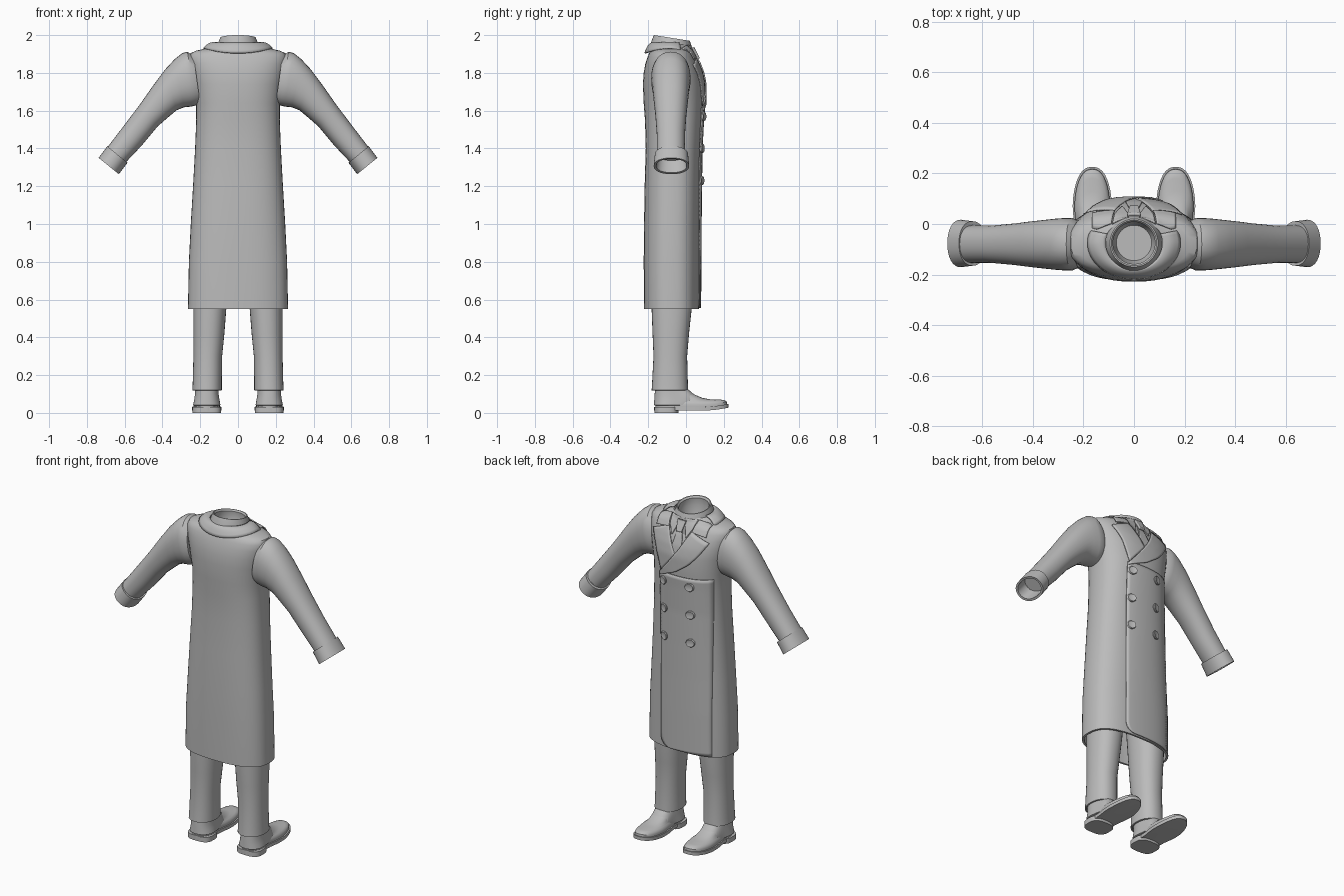
import bpy, bmesh, math
from mathutils import Vector

if "Cube" in bpy.data.objects:
    bpy.data.objects.remove(bpy.data.objects["Cube"])

grey = bpy.data.materials.new("plain_grey")
grey.diffuse_color = (0.5, 0.5, 0.5, 1)
grey.use_nodes = True
grey.node_tree.nodes["Principled BSDF"].inputs["Base Color"].default_value = grey.diffuse_color


def finish(name, bm, mirror=False, solid=0, angle=35):
    bmesh.ops.recalc_face_normals(bm, faces=bm.faces)
    me = bpy.data.meshes.new(name)
    bm.to_mesh(me)
    bm.free()
    me.materials.append(grey)
    ob = bpy.data.objects.new(name, me)
    bpy.context.collection.objects.link(ob)
    bpy.ops.object.select_all(action='DESELECT')
    ob.select_set(True)
    bpy.context.view_layer.objects.active = ob
    bpy.ops.object.shade_smooth_by_angle(angle=math.radians(angle))
    if solid:
        m = ob.modifiers.new("thickness", 'SOLIDIFY')
        m.thickness, m.offset = solid, 0
    if mirror:
        ob.modifiers.new("mirror", 'MIRROR')
    return ob


def loft(name, rings, caps=(True, True), closed=True, **kw):
    bm = bmesh.new()
    rows = [[bm.verts.new(p) for p in r] for r in rings]
    n = len(rows[0])
    for a, b in zip(rows, rows[1:]):
        for i in range(n if closed else n - 1):
            j = (i + 1) % n
            bm.faces.new((a[i], a[j], b[j], b[i]))
    if closed and caps[0]:
        bm.faces.new(rows[0])
    if closed and caps[1]:
        bm.faces.new(rows[-1])
    return finish(name, bm, **kw)


def spow(v, e):
    return math.copysign(abs(v) ** e, v)


def oval(z, a, yb, yf, n=2.0, cx=0, count=48):
    cy, b = (yb + yf) / 2, (yf - yb) / 2
    ts = [2 * math.pi * i / count for i in range(count)]
    return [(cx + a * spow(math.cos(t), 2 / n), cy + b * spow(math.sin(t), 2 / n), z) for t in ts]


def along(table, z):
    """Linear lookup in a table sorted by its first column."""
    if z <= table[0][0]:
        return table[0][1:]
    for p, q in zip(table, table[1:]):
        if z <= q[0]:
            f = (z - p[0]) / (q[0] - p[0])
            return [u + (v - u) * f for u, v in zip(p[1:], q[1:])]
    return table[-1][1:]


# Coat body: height, half width, back, front, squareness
COAT = [(0.55, .265, -.222, .070, 2.6), (0.8, .26, -.224, .072, 2.6), (1.0, .25, -.222, .073, 2.5),
        (1.2, .238, -.219, .075, 2.5), (1.4, .227, -.213, .078, 2.5), (1.55, .221, -.217, .086, 2.5),
        (1.64, .222, -.224, .093, 2.4), (1.74, .238, -.228, .093, 2.4), (1.80, .25, -.224, .082, 2.4),
        (1.85, .258, -.215, .064, 2.4), (1.885, .26, -.203, .046, 2.4), (1.905, .25, -.195, .036, 2.3),
        (1.918, .22, -.188, .029, 2.2), (1.93, .165, -.18, .023, 2.0), (1.95, .115, -.175, .020, 2.0)]
inner = [oval(1.0, .235, -.207, .058, 2.5), oval(.55, .253, -.21, .058, 2.6)]
loft("coat_body", inner + [oval(*r) for r in COAT], caps=(True, False))


def front_y(x, z):
    a, yb, yf, n = along(COAT, z)
    k = max(0.0, 1 - min(1, abs(x) / a) ** n)
    return (yb + yf) / 2 + (yf - yb) / 2 * k ** (1 / n)


def resample(pts, n):
    vs = [Vector(p) for p in pts]
    d = [0.0]
    for p, q in zip(vs, vs[1:]):
        d.append(d[-1] + (q - p).length)
    table = [(k, v[0], v[1]) for k, v in zip(d, vs)]
    return [along(table, d[-1] * i / (n - 1)) for i in range(n)]


def plate(name, left, right, lift, rows=16, cols=10, **kw):
    """Cloth layer lying on the coat front between two (x, z) edges."""
    grid = []
    for (x0, z0), (x1, z1) in zip(resample(left, rows), resample(right, rows)):
        row = []
        for i in range(cols):
            f = i / (cols - 1)
            x, z = x0 + (x1 - x0) * f, z0 + (z1 - z0) * f
            up = lift(x) if callable(lift) else lift
            row.append((x, front_y(x, z) + up, z))
        grid.append(row)
    return loft(name, grid, closed=False, solid=kw.pop("solid", .006), **kw)


# Overlapping front panel with a rounded lower corner
corner = [(.116 - .06 * (1 - math.cos(t)), .615 - .06 * math.sin(t))
          for t in [math.pi / 2 * i / 6 for i in range(7)]]
plate("front_panel", [(-.2, 1.62), (-.2, .555)], [(.116, 1.62)] + corner,
      lambda x: .001 + .006 * min(1, max(0, (x + .2) / .2)), rows=50, cols=16)

# Lapels: lower one tucked beneath the upper one
plate("under_lapel", [(.078, 1.89), (.04, 1.81), (.005, 1.745)],
      [(.19, 1.845), (.15, 1.76), (.105, 1.625)], .006)
plate("upper_lapel", [(-.078, 1.89), (-.02, 1.785), (.05, 1.69), (.114, 1.615)],
      [(-.19, 1.845), (-.14, 1.765), (-.085, 1.705), (.0, 1.645), (.114, 1.6)], .013)
# Collar leaves above the lapel notches
plate("collar_leaf", [(.09, 1.945), (.076, 1.885)], [(.165, 1.925), (.165, 1.872)], .010, mirror=True)

# Shirt collar points and tie
plate("shirt_collar_point", [(.012, 1.945), (.02, 1.915), (.045, 1.85)],
      [(.085, 1.945), (.075, 1.9), (.048, 1.85)], .005, mirror=True)
plate("tie_knot", [(-.026, 1.935), (-.016, 1.875)], [(.026, 1.935), (.016, 1.875)], .016, solid=.014)
plate("tie_blade", [(-.016, 1.88), (-.035, 1.78), (-.02, 1.72)],
      [(.016, 1.88), (.035, 1.78), (.045, 1.72)], .004)

# Turned down collar around the back of the neck
rows = []
for f in [i / 6 for i in range(7)]:
    row = []
    for i in range(37):
        t = math.radians(160 + 220 * i / 36)
        c, s = math.cos(t), math.sin(t)
        rx, ry = .112 + .07 * f, .105 + .037 * f
        z = 1.958 - f * (.028 + .026 * s * s) + .012 * math.sin(math.pi * f)
        row.append((rx * c, -.075 + ry * s, z - (.03 * f * s if s > 0 else 0)))
    rows.append(row)
loft("turned_collar", rows, closed=False, solid=.008)


# Neck band, open at the top and tilted forward
def neck(r, z):
    return [(r * math.cos(t), -.075 + r * math.sin(t), z - .16 * r * math.sin(t) * (z > 1.9))
            for t in [2 * math.pi * i / 40 for i in range(40)]]


loft("neck_band", [neck(.115, 1.92), neck(.108, 1.95), neck(.095, 1.985), neck(.09, 1.985),
                   neck(.083, 1.975), neck(.088, 1.93), neck(.07, 1.88)], caps=(False, True))


# Sleeves: each ring spans an upper and a lower (x, z) point
def sleeve_ring(x0, z0, x1, z1, hy, cy=-.08, n=2.2, count=32):
    ring = []
    for i in range(count):
        t = 2 * math.pi * i / count
        k = (1 + spow(math.cos(t), 2 / n)) / 2
        ring.append((x1 + (x0 - x1) * k, cy + hy * spow(math.sin(t), 2 / n), z1 + (z0 - z1) * k))
    return ring


SLEEVE = [(.235, 1.89, .20, 1.64, .092), (.268, 1.912, .222, 1.628, .104), (.295, 1.905, .245, 1.622, .104),
          (.335, 1.873, .285, 1.618, .101), (.386, 1.818, .325, 1.602, .096), (.45, 1.732, .37, 1.565, .09),
          (.52, 1.632, .425, 1.517, .082), (.61, 1.513, .51, 1.415, .074), (.70, 1.395, .60, 1.32, .074)]
loft("sleeve", [sleeve_ring(*r) for r in SLEEVE], caps=(True, False), mirror=True)
CUFF = [(.68, 1.40, .595, 1.332, .07), (.692, 1.412, .585, 1.324, .088), (.738, 1.35, .631, 1.264, .094),
        (.728, 1.344, .641, 1.272, .081), (.68, 1.404, .595, 1.336, .072)]
loft("cuff", [sleeve_ring(*r, -.077) for r in CUFF], caps=(False, True), mirror=True)

# Trouser legs
LEG = [(.14, .062, -.165, -.004, .165), (.118, .07, -.174, .004, .165), (.12, .078, -.182, .011, .164),
       (.15, .077, -.18, .010, .163), (.3, .076, -.172, .006, .160), (.42, .082, -.177, .016, .154),
       (.55, .087, -.182, .03, .149), (1.02, .1, -.19, .04, .125)]
loft("trouser_leg", [oval(z, a, b, f, 2.2, cx, 32) for z, a, b, f, cx in LEG], mirror=True)


# Shoes: outline widens at the ball of the foot, toe lifts slightly
def foot(z, w, yb, yf, lift=1):
    ring = []
    for x, y, zz in oval(z, w, yb, yf, 2.4, 0, 40):
        waist = 1 - .14 * math.exp(-((y + .03) / .06) ** 2)
        toe = .016 * max(0, (y - .08) / .145) ** 2 * lift
        ring.append((.165 + x * waist, y, zz + toe))
    return ring


loft("shoe_sole", [foot(.012, .076, -.166, .222), foot(.012, .079, -.169, .226),
                   foot(.032, .079, -.169, .226), foot(.032, .07, -.16, .215)], mirror=True, angle=30)
loft("shoe_upper", [foot(.03, .071, -.162, .218), foot(.045, .072, -.163, .216), foot(.055, .069, -.164, .205),
                    foot(.063, .064, -.164, .18), foot(.069, .06, -.164, .13), foot(.08, .06, -.163, .085),
                    foot(.095, .061, -.162, .05), foot(.112, .062, -.161, .015), foot(.15, .06, -.16, -.005)],
     mirror=True)
# Ankle covering with a lower rim
loft("ankle_cover", [foot(.04, .073, -.167, .02), foot(.042, .077, -.17, .035), foot(.068, .073, -.168, .06),
                     foot(.1, .067, -.166, .04), foot(.13, .064, -.163, .005)], mirror=True)
heel = [oval(z, .076, -.168, -.04, 3, .165, 32) for z in (0, .03)]
loft("shoe_heel", heel, mirror=True)

# Two columns of coat buttons
for row, z in enumerate((1.57, 1.40, 1.23)):
    for side in (-1, 1):
        x = side * .088
        y = front_y(x, z) + .006
        rings = []
        for r, d in ((.024, 0), (.025, .008), (.022, .013), (.017, .011)):
            rings.append([(x + r * math.cos(t), y + d - side * .35 * r * math.cos(t), z + r * math.sin(t))
                          for t in [2 * math.pi * i / 20 for i in range(20)]])
        loft("button", rings)
